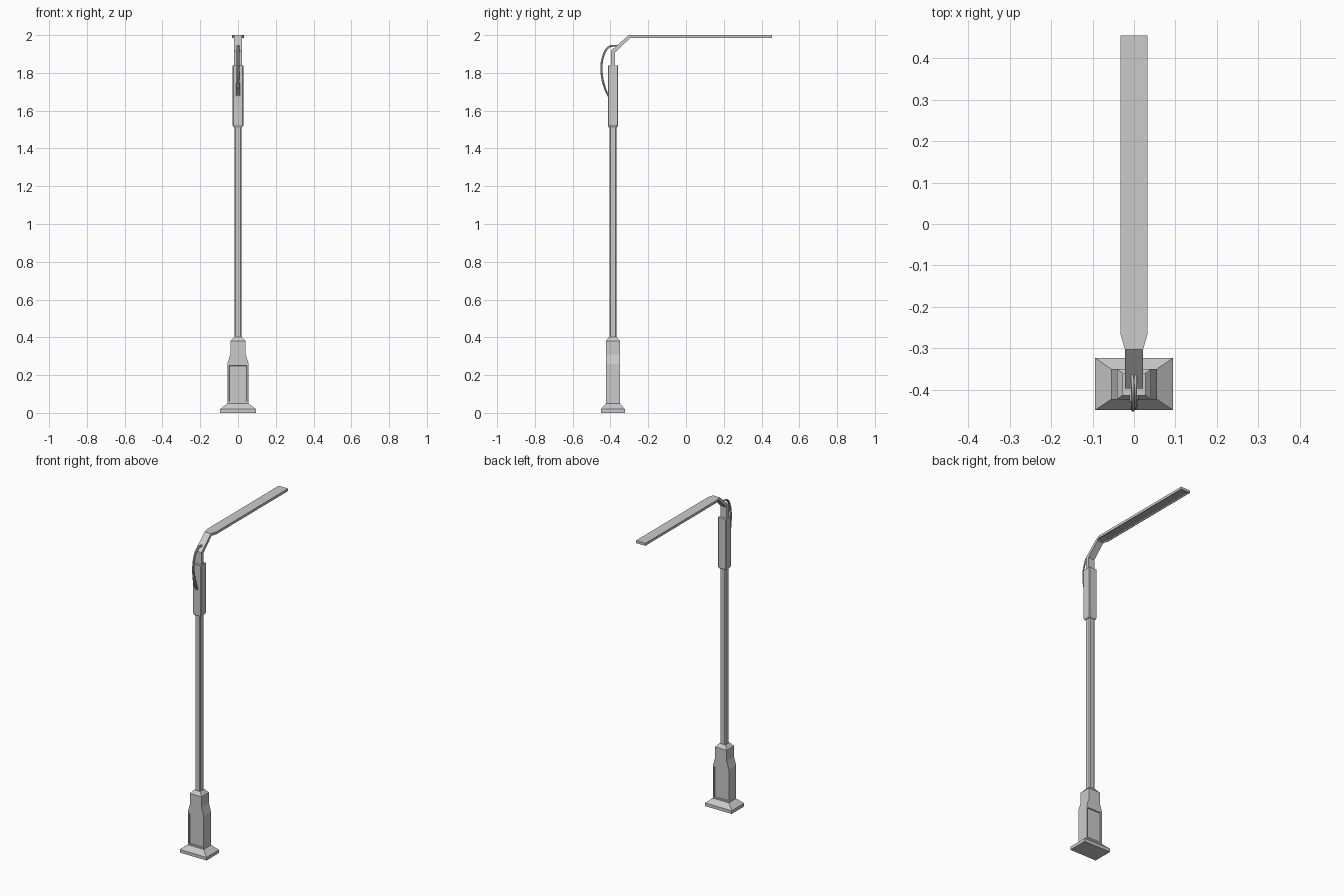
import bpy, bmesh
from mathutils import Vector

if "Cube" in bpy.data.objects:
    bpy.data.objects.remove(bpy.data.objects["Cube"])

PY = -0.387  # pole axis in y


def loft(name, rings, finish=None):
    """Skin a list of equal-length point rings and cap both ends."""
    bm = bmesh.new()
    vr = [[bm.verts.new(p) for p in r] for r in rings]
    n = len(vr[0])
    for a, b in zip(vr, vr[1:]):
        for i in range(n):
            j = (i + 1) % n
            bm.faces.new((a[i], a[j], b[j], b[i]))
    bm.faces.new(vr[0][::-1])
    bm.faces.new(vr[-1])
    bmesh.ops.recalc_face_normals(bm, faces=bm.faces)
    if finish:
        finish(bm)
    me = bpy.data.meshes.new(name)
    bm.to_mesh(me)
    bm.free()
    ob = bpy.data.objects.new(name, me)
    bpy.context.collection.objects.link(ob)
    return ob


def rect(hx, hy, z, c=0.0):
    """Rectangle around the pole axis, with chamfered corners when c > 0."""
    if c:
        q = [(-hx + c, -hy), (hx - c, -hy), (hx, -hy + c), (hx, hy - c),
             (hx - c, hy), (-hx + c, hy), (-hx, hy - c), (-hx, -hy + c)]
    else:
        q = [(-hx, -hy), (hx, -hy), (hx, hy), (-hx, hy)]
    return [(x, PY + y, z) for x, y in q]


# base plinth
loft("plinth", [rect(0.094, 0.063, 0), rect(0.094, 0.063, 0.02), rect(0.056, 0.037, 0.05)])


# pedestal with recessed access panels front and back
def panels(bm):
    bm.normal_update()
    fs = [f for f in bm.faces if abs(f.normal.y) > 0.9 and f.calc_center_median().z < 0.2]
    for f in fs:
        bmesh.ops.inset_individual(bm, faces=[f], thickness=0.013)
        bmesh.ops.inset_individual(bm, faces=[f], thickness=0.002, depth=-0.006)


loft("pedestal", [rect(0.056, 0.037, 0.05), rect(0.056, 0.037, 0.26),
                  rect(0.041, 0.037, 0.31), rect(0.041, 0.037, 0.38),
                  rect(0.021, 0.021, 0.402)], panels)

# pole shaft and upper sleeve
loft("pole", [rect(0.019, 0.019, z, 0.005) for z in (0.39, 1.53)])
loft("sleeve", [rect(0.022, 0.022, 1.512, 0.003), rect(0.028, 0.027, 1.523, 0.003),
                rect(0.028, 0.027, 1.838, 0.003)])


# neck, bent arm and flat lamp head: (outer y, z), (inner y, z), half width
sections = [((-0.398, 1.83), (-0.376, 1.83), 0.022),
            ((-0.398, 1.917), (-0.376, 1.908), 0.022),
            ((-0.303, 2.0), (-0.296, 1.984), 0.022),
            ((-0.265, 2.0), (-0.265, 1.984), 0.033),
            ((0.455, 2.0), (0.455, 1.984), 0.033)]


def light_recess(bm):
    bm.normal_update()
    fs = [f for f in bm.faces if f.normal.z < -0.95 and f.calc_center_median().z > 1.95]
    bmesh.ops.inset_region(bm, faces=fs, thickness=0.006)
    bmesh.ops.inset_region(bm, faces=fs, thickness=0.001, depth=-0.007)


loft("arm_and_lamp", [[(-w, *o), (w, *o), (w, *i), (-w, *i)] for o, i, w in sections],
     light_recess)

# lamp strips inside the recess
for k, x in enumerate((-0.012, 0.012)):
    loft(f"lamp_strip_{k}", [[(x - 0.007, y, 1.994), (x + 0.007, y, 1.994),
                              (x + 0.007, y, 1.988), (x - 0.007, y, 1.988)]
                             for y in (-0.25, 0.44)])

# two loose cables from the sleeve to the arm
for side, sag in ((-1, 0.0), (1, 0.004)):
    path = [(0.007 * side, -0.41, 1.675), (0.006 * side, -0.433 + sag, 1.725),
            (0.003 * side, -0.449 + sag, 1.81), (0.003 * side, -0.438 + sag, 1.895),
            (0.003 * side, -0.407, 1.94 - sag), (0.004 * side, -0.362, 1.943)]
    cu = bpy.data.curves.new("cable", 'CURVE')
    cu.dimensions = '3D'
    cu.bevel_depth = 0.004
    cu.bevel_resolution = 1
    cu.resolution_u = 5
    cu.use_fill_caps = True
    sp = cu.splines.new('BEZIER')
    sp.bezier_points.add(len(path) - 1)
    for bp, p in zip(sp.bezier_points, path):
        bp.co = Vector(p)
        bp.handle_left_type = bp.handle_right_type = 'AUTO'
    ob = bpy.data.objects.new("cable_left" if side < 0 else "cable_right", cu)
    bpy.context.collection.objects.link(ob)
